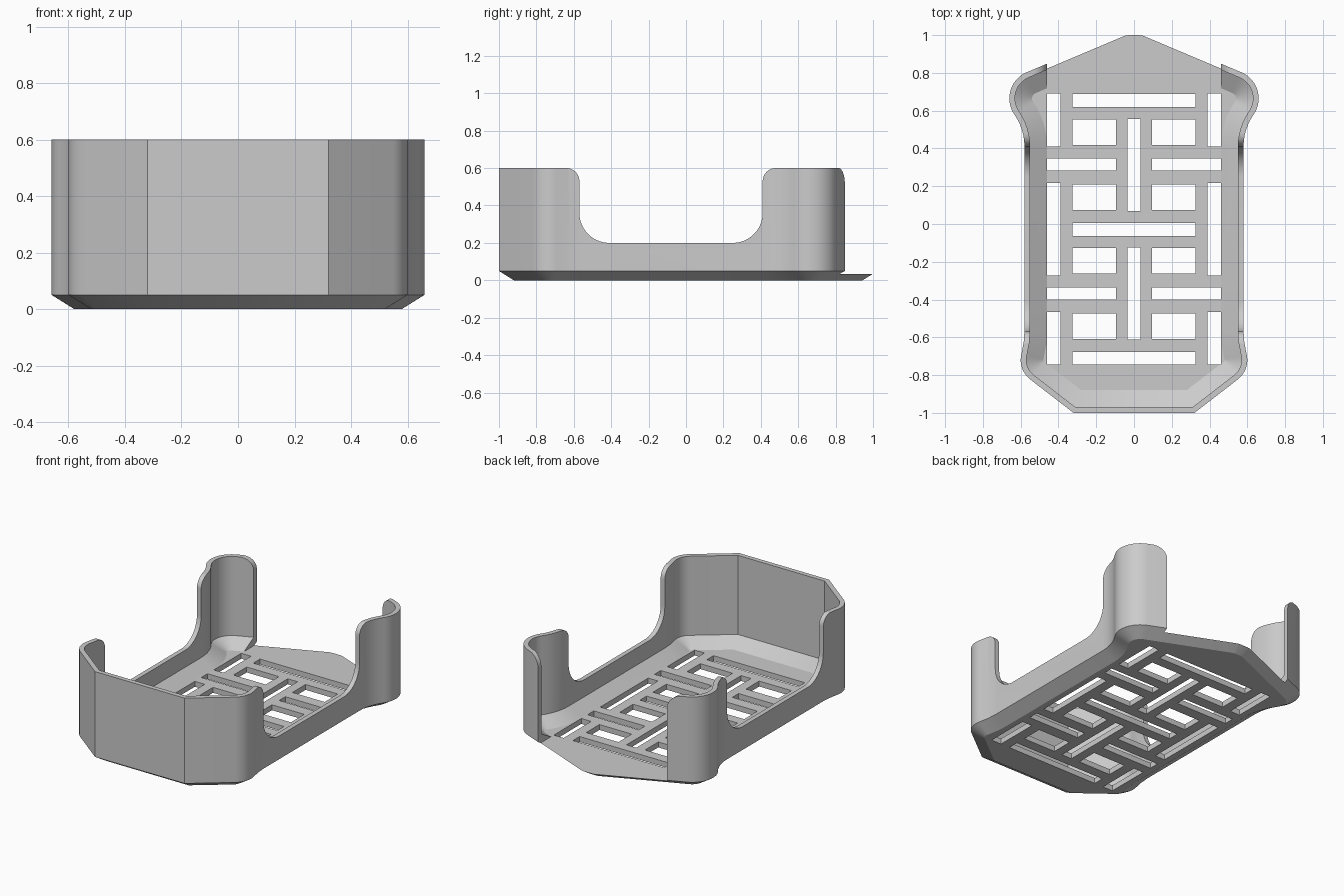
import bpy, bmesh
from math import sin, cos, radians
from mathutils import Vector

cube = bpy.data.objects.get("Cube")
if cube:
    bpy.data.objects.remove(cube, do_unlink=True)

grey = bpy.data.materials.new("light grey plastic")
grey.use_nodes = True
grey.diffuse_color = (0.6, 0.6, 0.6, 1)
grey.node_tree.nodes["Principled BSDF"].inputs["Base Color"].default_value = (0.6, 0.6, 0.6, 1)


def arc(cx, cy, r, a0, a1, step=6):
    n = max(2, round(abs(a1 - a0) / step))
    angles = [radians(a0 + (a1 - a0) * i / n) for i in range(n + 1)]
    return [(cx + r * cos(a), cy + r * sin(a)) for a in angles]


def mirrored(half):
    return half + [(-x, y) for x, y in reversed(half)]


def inset(loop, d):
    """Move a counter-clockwise loop inwards by d with mitred corners."""
    out = []
    for i, p in enumerate(loop):
        p = Vector(p)
        e1 = (p - Vector(loop[i - 1])).normalized()
        e2 = (Vector(loop[(i + 1) % len(loop)]) - p).normalized()
        n1, n2 = Vector((-e1.y, e1.x)), Vector((-e2.y, e2.x))
        out.append(tuple(p + (n1 + n2) * d / (1 + n1.dot(n2))))
    return out


def loft(bm, rings):
    """Closed solid through matching rings of 3D points."""
    loops = [[bm.verts.new(p) for p in ring] for ring in rings]
    n = len(loops[0])
    for a, b in zip(loops, loops[1:]):
        for i in range(n):
            j = (i + 1) % n
            bm.faces.new((a[i], a[j], b[j], b[i]))
    bm.faces.new(loops[0][::-1])
    bm.faces.new(loops[-1])


def solid(name, ring_sets):
    bm = bmesh.new()
    for rings in ring_sets:
        loft(bm, rings)
    bmesh.ops.recalc_face_normals(bm, faces=bm.faces)
    me = bpy.data.meshes.new(name)
    bm.to_mesh(me)
    bm.free()
    me.materials.append(grey)
    ob = bpy.data.objects.new(name, me)
    bpy.context.collection.objects.link(ob)
    return ob


def level(loop, z):
    return [(x, y, z) for x, y in loop]


# Outline: angled front, two bulging lobes per side, pointed back
half = [(0.32, -1.0)]
half += arc(0.47, -0.72, 0.13, -52, 15)
half += arc(1.04, -0.566, 0.46, 195, 180)[1:]
half += arc(0.876, 0.41, 0.296, 180, 145.2)
half += arc(0.51, 0.665, 0.15, -34.8, 67)[1:]
half += [(0.055, 1.02), (0.03, 1.024)]
outline = mirrored(half)

# Tray body with chamfered underside
tray = solid("tray", [[level(inset(outline, 0.08), 0),
                       level(outline, 0.05), level(outline, 0.6)]])

# Hollow inside with a sloped foot
wall = inset(outline, 0.03)
cavity = solid("cavity_cutter", [[level(inset(outline, 0.12), 0.035),
                                  level(wall, 0.09), level(wall, 0.7)]])

# Low side openings with rounded corners
side = [(0.48, 0.7)] + arc(0.48, 0.53, 0.07, 90, 180) + arc(0.25, 0.36, 0.16, 0, -90)
side += arc(-0.41, 0.36, 0.16, -90, -180) + arc(-0.64, 0.53, 0.07, 0, 90) + [(-0.64, 0.7)]
sides = solid("side_cutter", [[[(x, y, z) for y, z in side] for x in (-1, 1)]])

# Open back down to the floor
back = mirrored([(0.46, 0.035)] + arc(0.54, 0.52, 0.08, 180, 90) + [(0.54, 0.7)])
opening = solid("back_cutter", [[[(x, y, z) for x, z in back] for y in (0.7, 1.2)]])

# Woven pattern of drain slots in the floor: x0, x1, y0, y1
slots = [(-0.325, 0.325, y, y + 0.068) for y in (0.62, -0.063, -0.745)]
slots += [(-0.035, 0.035, y, y + 0.487) for y in (0.07, -0.612)]
paired = [(0.39, 0.46, 0.41, 0.69), (0.39, 0.46, -0.272, 0.217), (0.39, 0.46, -0.745, -0.465)]
paired += [(0.095, 0.46, y, y + 0.064) for y in (0.282, -0.4)]
paired += [(0.095, 0.325, y, y + 0.135) for y in (0.418, 0.075, -0.263, -0.61)]
slots += paired + [(-b, -a, c, d) for a, b, c, d in paired]
drains = solid("drain_cutter", [
    [level([(a, c), (b, c), (b, d), (a, d)], z) for z in (-0.1, 0.2)]
    for a, b, c, d in slots])

# Cut everything out of the body
bpy.context.view_layer.objects.active = tray
for cutter in (cavity, opening, sides, drains):
    cutter.hide_render = True
    mod = tray.modifiers.new(cutter.name, "BOOLEAN")
    mod.operation = "DIFFERENCE"
    mod.solver = "EXACT"
    mod.object = cutter
    bpy.ops.object.modifier_apply(modifier=mod.name)
    bpy.data.objects.remove(cutter, do_unlink=True)

bpy.ops.object.select_all(action="DESELECT")
tray.select_set(True)
bpy.ops.object.shade_smooth_by_angle(angle=radians(20))
